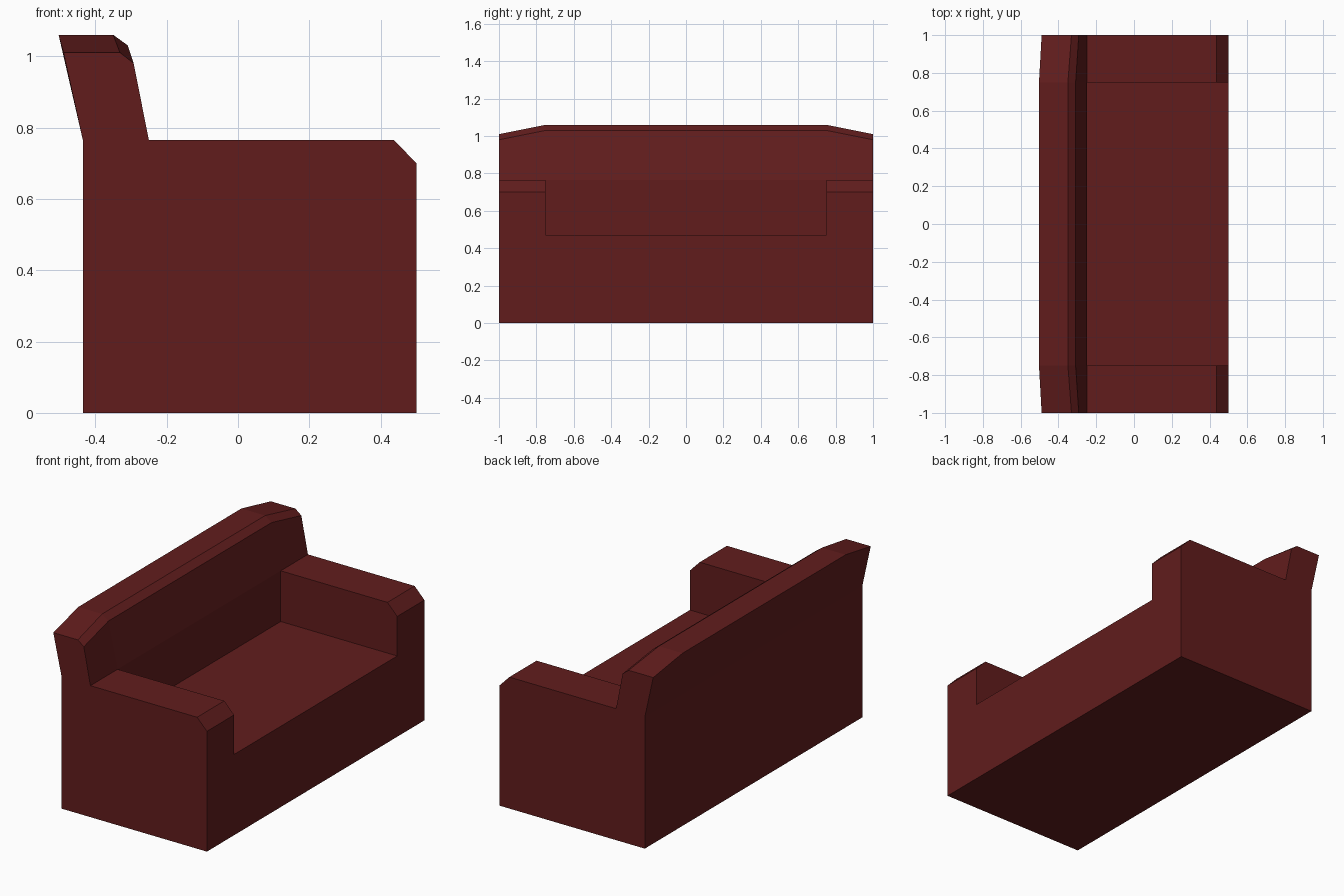
import bpy, bmesh

if "Cube" in bpy.data.objects:
    bpy.data.objects.remove(bpy.data.objects["Cube"])

red = bpy.data.materials.new("dark_red_fabric")
red.diffuse_color = (0.12, 0.012, 0.012, 1)
red.use_nodes = True
red.node_tree.nodes["Principled BSDF"].inputs["Base Color"].default_value = red.diffuse_color


def loft(name, sections):
    """Skin equal-length xz profiles placed along y, with capped ends."""
    bm = bmesh.new()
    rings = [[bm.verts.new((x, y, z)) for x, z in prof] for y, prof in sections]
    for a, b in zip(rings, rings[1:]):
        for i in range(len(a)):
            j = (i + 1) % len(a)
            bm.faces.new((a[i], a[j], b[j], b[i]))
    bm.faces.new(rings[0])
    bm.faces.new(rings[-1][::-1])
    # merge coplanar strips into clean flat faces
    bmesh.ops.dissolve_limit(bm, angle_limit=0.002, verts=bm.verts, edges=bm.edges)
    bmesh.ops.recalc_face_normals(bm, faces=bm.faces)
    mesh = bpy.data.meshes.new(name)
    bm.to_mesh(mesh)
    bm.free()
    mesh.materials.append(red)
    obj = bpy.data.objects.new(name, mesh)
    bpy.context.collection.objects.link(obj)
    return obj


# Side profile: base and chamfered arm, then the leaning backrest top
arm = [(-0.435, 0), (0.5, 0), (0.5, 0.70), (0.437, 0.765), (-0.25, 0.765)]
shoulder = [(-0.2925, 0.98), (-0.331, 1.01), (-0.489, 1.01)]
crest = [(-0.309, 1.03), (-0.35, 1.06), (-0.503, 1.06)]
lower_back = [(-0.435, 0.765)]
end = arm + shoulder + lower_back
middle = arm + crest + lower_back

# Sofa body: backrest crest drops towards both ends
sofa = loft("sofa_body", [(-1, end), (-0.75, middle), (0.75, middle), (1, end)])

# Seat recess between the arms
recess = [(-0.25, 0.47), (0.6, 0.47), (0.6, 0.9), (-0.25, 0.9)]
cutter = loft("seat_cutter", [(-0.75, recess), (0.75, recess)])
cutter.hide_render = True
cutter.display_type = 'WIRE'

cut = sofa.modifiers.new("seat_recess", 'BOOLEAN')
cut.operation = 'DIFFERENCE'
cut.solver = 'EXACT'
cut.object = cutter
